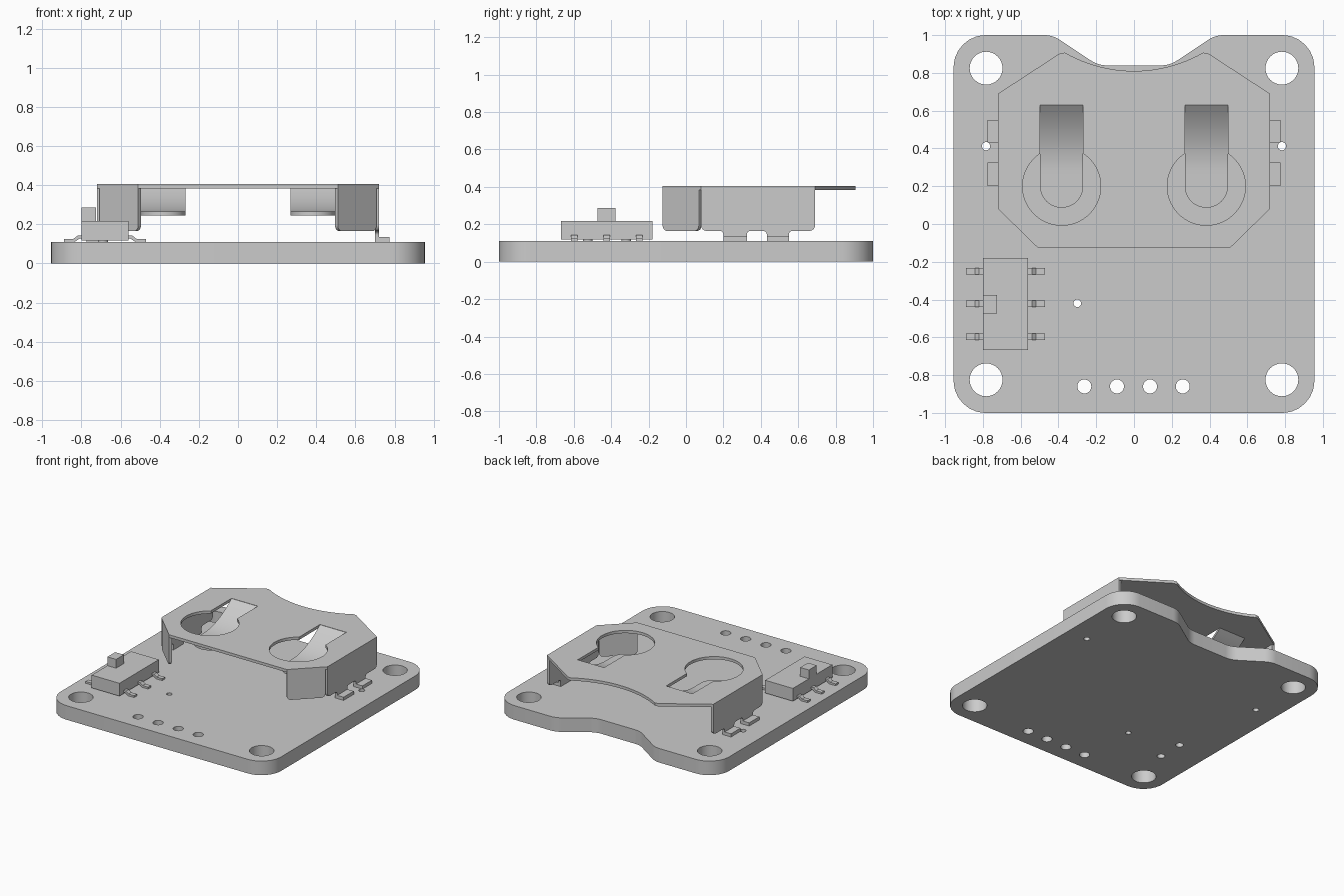
import bpy, bmesh, math
from mathutils import Matrix, Vector

if "Cube" in bpy.data.objects:
    bpy.data.objects.remove(bpy.data.objects["Cube"])

grey = bpy.data.materials.new("plain_grey")
grey.diffuse_color = (0.6, 0.6, 0.6, 1)
grey.use_nodes = True
grey.node_tree.nodes["Principled BSDF"].inputs["Base Color"].default_value = grey.diffuse_color


def finish(name, bm, mirror=False):
    bmesh.ops.remove_doubles(bm, verts=bm.verts, dist=1e-5)
    bmesh.ops.recalc_face_normals(bm, faces=bm.faces)
    me = bpy.data.meshes.new(name)
    bm.to_mesh(me)
    bm.free()
    me.materials.clear()
    me.materials.append(grey)
    ob = bpy.data.objects.new(name, me)
    bpy.context.collection.objects.link(ob)
    bpy.ops.object.select_all(action='DESELECT')
    ob.select_set(True)
    bpy.context.view_layer.objects.active = ob
    bpy.ops.object.shade_smooth_by_angle(angle=math.radians(30))
    if mirror:
        m = ob.modifiers.new("mirror", 'MIRROR')
        m.use_mirror_merge = False
    return ob


def circle(x, y, r, a0=0, a1=360, n=32):
    full = a1 - a0 == 360
    angles = [math.radians(a0 + (a1 - a0) * i / (n if full else n - 1)) for i in range(n)]
    return [(x + r * math.cos(a), y + r * math.sin(a)) for a in angles]


def rounded(pts, n=8):
    """Closed outline from (x, y, radius) corners."""
    out = []
    for i, (x, y, r) in enumerate(pts):
        p = Vector((x, y))
        if r == 0:
            out.append((x, y))
            continue
        a = (Vector(pts[i - 1][:2]) - p).normalized()
        b = (Vector(pts[(i + 1) % len(pts)][:2]) - p).normalized()
        half = a.angle(b) / 2
        c = p + (a + b).normalized() * r / math.sin(half)
        s, e = p + a * r / math.tan(half) - c, p + b * r / math.tan(half) - c
        for k in range(n + 1):
            out.append(tuple(c + s.lerp(e, k / n).normalized() * r))
    return out


def slab(name, loops, z0, z1, matrix=Matrix(), mirror=False):
    """Fill an outline with holes and extrude it from z0 to z1."""
    cu = bpy.data.curves.new(name, 'CURVE')
    cu.dimensions, cu.fill_mode = '2D', 'BOTH'
    cu.extrude = (z1 - z0) / 2
    for loop in loops:
        sp = cu.splines.new('POLY')
        sp.points.add(len(loop) - 1)
        for pt, (x, y) in zip(sp.points, loop):
            pt.co = (x, y, 0, 1)
        sp.use_cyclic_u = True
    tmp = bpy.data.objects.new("tmp", cu)
    bm = bmesh.new()
    me = bpy.data.meshes.new_from_object(tmp)
    bm.from_mesh(me)
    bpy.data.objects.remove(tmp)
    bpy.data.meshes.remove(me)
    bpy.data.curves.remove(cu)
    bm.transform(matrix @ Matrix.Translation((0, 0, (z0 + z1) / 2)))
    return finish(name, bm, mirror)


def upright(p, d):
    """Local x runs along d, local y is up, local z points outward."""
    d = Vector((d[0], d[1], 0)).normalized()
    up = Vector((0, 0, 1))
    m = Matrix((d, up, d.cross(up))).transposed().to_4x4()
    return Matrix.Translation((p[0], p[1], 0)) @ m


def box(name, x, y, z, mirror=False):
    return slab(name, [[(x[0], y[0]), (x[1], y[0]), (x[1], y[1]), (x[0], y[1])]], *z, mirror=mirror)


# Circuit board with notched back edge and drilled holes
half = [(0.955, -1, .17), (0.955, 1, .17), (0.43, 1, .15), (0.19, 0.84, .15)]
outline = half + [(-x, y, r) for x, y, r in reversed(half)]
holes = [circle(sx * .783, sy * .825, .087) for sx in (-1, 1) for sy in (-1, 1)]
holes += [circle(x, -.86, .037) for x in (-.263, -.09, .085, .258)]
holes += [circle(x, y, r, n=20) for x, y, r in
          ((-.3, -.42, .02), (-.783, .412, .022), (.783, .412, .022),
           (-.69, -.525, .028), (-.69, -.32, .028))]
slab("circuit_board", [rounded(outline)] + holes, 0, .11)

# Battery holder top plate with keyhole openings and a scooped back edge
R = 0.735
span = math.degrees(math.asin(.365 / R))
scoop = circle(0, .81 + R, R, 270 + span, 270 - span, 24)
plate = [(-.72, .69), (-.72, .08), (-.51, -.125), (.51, -.125), (.72, .08), (.72, .69), (.39, .905)]
HW, CX, CY, CR = .114, .383, .2, .207
ang = math.degrees(math.acos(HW / CR))
keyholes = [circle(s * CX, CY, CR, 180 - ang, 360 + ang, 40) + [(s * CX + HW, .63), (s * CX - HW, .63)]
            for s in (-1, 1)]
slab("holder_top", [plate + scoop + [(-.39, .905)]] + keyholes, .383, .405)

# Holder side walls with necks reaching down to the feet
feet = [(.2, .325), (.432, .55)]
wall = [(.08, .4, 0), (.08, .165, .03)]
for a, b in feet:
    wall += [(a, .165, .02), (a, .11, 0), (b, .11, 0), (b, .165, .02)]
wall += [(.69, .165, .03), (.69, .4, 0)]
slab("holder_side_wall", [rounded(wall)], -.02, 0, upright((.72, 0), (0, 1)), True)
for i, y in enumerate(feet):
    box("holder_foot_%d" % i, (.7, .775), y, (.11, .135), True)

# Slanted front corner walls
corner = [(0, .4, 0), (0, .165, .03), (.277, .165, .03), (.277, .4, 0)]
slab("holder_corner_wall", [rounded(corner)], -.02, 0, upright((.51, -.125), (.21, .205)), True)

# Spring contacts that curve down from the slots
bm = bmesh.new()
rows = [(.63 - .35 * i / 12, HW) for i in range(13)]
rows += [(CY - HW * math.sin(a), HW * math.cos(a)) for a in (math.radians(89 * i / 12) for i in range(13))]
rings = []
for y, w in rows:
    z = .265 + .138 * (max(0, y - .28) / .35) ** 2
    rings.append([bm.verts.new((CX + sx * w, y, z + dz))
                  for sx, dz in ((-1, 0), (1, 0), (1, -.02), (-1, -.02))])
for a, b in zip(rings, rings[1:]):
    for k in range(4):
        bm.faces.new((a[k], a[k - 1], b[k - 1], b[k]))
bm.faces.new(rings[0])
bm.faces.new(rings[-1])
finish("spring_contact", bm, True)

# Slide switch: body, slider, locating pegs and bent pins
box("switch_body", (-.8, -.56), (-.667, -.18), (.118, .218))
box("switch_slider", (-.8, -.725), (-.473, -.377), (.21, .287))
for i, y in enumerate((-.525, -.32)):
    slab("switch_peg_%d" % i, [circle(-.69, y, .026, n=20)], .06, .12)
pin = [(0, .11), (.055, .11), (.08, .127), (.12, .127), (.12, .142), (.07, .142), (.048, .125), (0, .125)]
for i, y in enumerate((-.25, -.423, -.597)):
    for side, pos, d in (("left", (-.89, y), (1, 0)), ("right", (-.47, y), (-1, 0))):
        slab("switch_pin_%s_%d" % (side, i), [pin], -.017, .017, upright(pos, d))
